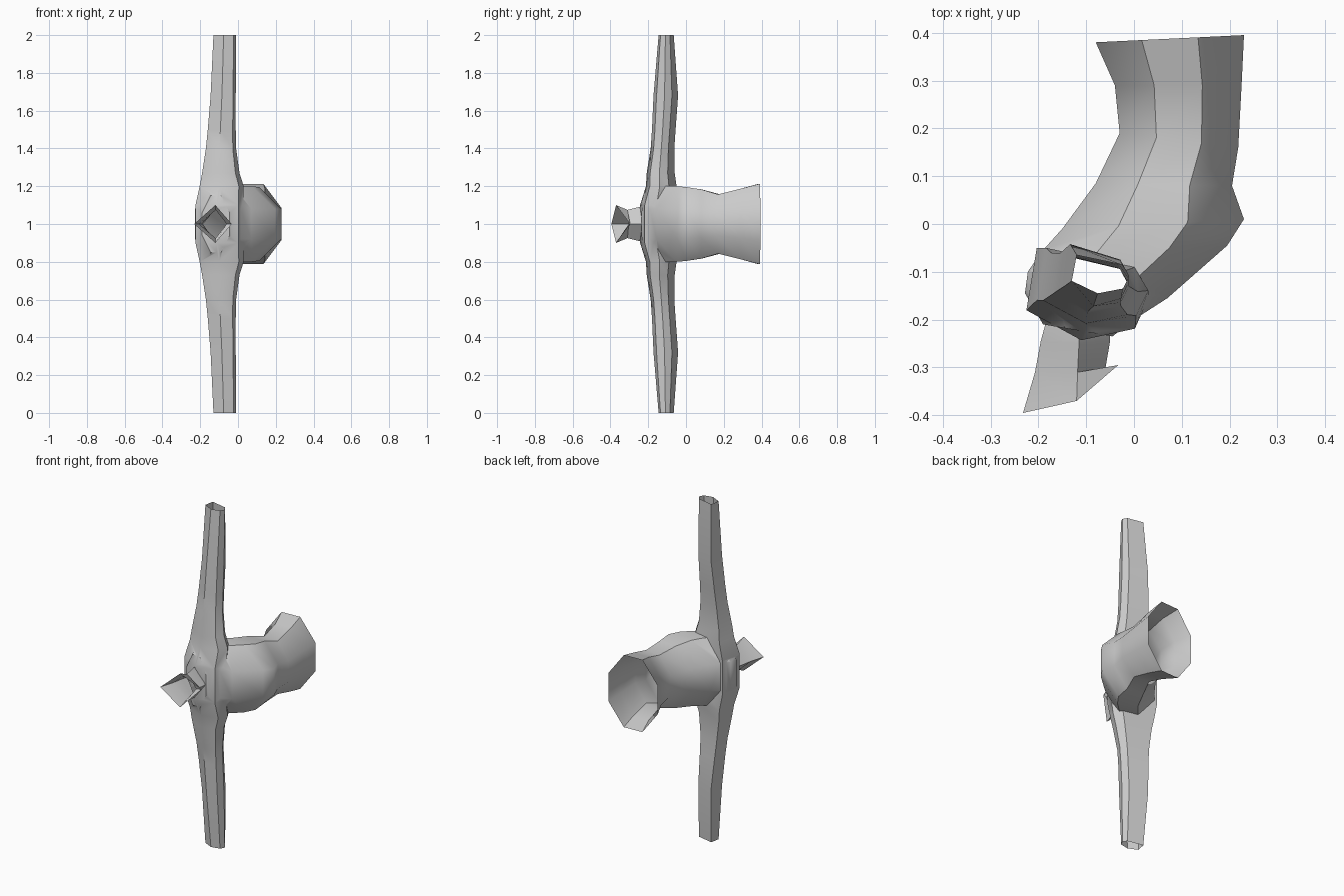
import bpy, bmesh
from mathutils import Vector

if "Cube" in bpy.data.objects:
    bpy.data.objects.remove(bpy.data.objects["Cube"])

open_rims = []

def loft(name, rings):
    """Closed solid through the rings; end rings are remembered so they can be opened later."""
    bm = bmesh.new()
    rows = [[bm.verts.new(p) for p in r] for r in rings]
    n = len(rings[0])
    for a, b in zip(rows, rows[1:]):
        for i in range(n):
            j = (i + 1) % n
            bm.faces.new((a[i], a[j], b[j], b[i]))
    bm.faces.new(rows[0][::-1])
    bm.faces.new(rows[-1])
    bmesh.ops.recalc_face_normals(bm, faces=bm.faces)
    me = bpy.data.meshes.new(name)
    bm.to_mesh(me)
    bm.free()
    ob = bpy.data.objects.new(name, me)
    bpy.context.collection.objects.link(ob)
    return ob

# Vertical limb: six-sided tube, mirrored about z = 1 (height, x range, y range)
HEX = [(-.83, 1), (.75, .5), (1, -.1), (.78, -.75), (-.1, -1), (-1, -.35)]
half = [(1.0, -.13, -.01, -.145, -.065), (.68, -.145, -.012, -.172, -.042),
        (.5, -.16, -.012, -.18, -.055), (.4, -.17, -.01, -.187, -.062),
        (.27, -.19, .008, -.208, -.06), (.2, -.203, .03, -.212, -.05),
        (.1, -.225, .03, -.243, -.05)]
levels = [(1 - d, *r) for d, *r in half] + [(1 + d, *r) for d, *r in reversed(half)]
limb_rings = [[Vector(((x0 + x1) / 2 + a * (x1 - x0) / 2,
                       (y0 + y1) / 2 + b * (y1 - y0) / 2, z)) for a, b in HEX]
              for z, x0, x1, y0, y1 in levels]
limb = loft("limb_body", limb_rings)
open_rims += limb_rings[0] + limb_rings[-1]

# Body: eight-sided tube bending to the back (left x y, right x y, half height)
OCT = [(1, .4), (.38, 1), (-.38, 1), (-1, .4), (-1, -.4), (-.38, -1), (.38, -1), (1, -.4)]
sections = [(-.08, .38, .23, .395, .213), (-.04, .29, .225, .29, .187),
            (-.03, .19, .218, .16, .157), (-.08, .085, .205, .08, .183),
            (-.15, -.01, .23, .01, .195), (-.195, -.06, .195, -.045, .2),
            (-.222, -.1, .07, -.155, .2), (-.228, -.145, 0, -.2, .195),
            (-.19, -.21, -.045, -.235, .15)]
body_rings = []
for lx, ly, rx, ry, h in sections:
    c, d = Vector(((lx + rx) / 2, (ly + ry) / 2, 1)), Vector(((rx - lx) / 2, (ry - ly) / 2, 0))
    body_rings.append([c + d * a + Vector((0, 0, h * b)) for a, b in OCT])
body = loft("back_tube", body_rings)
open_rims += body_rings[0]

# Front spout: four-sided flared funnel (left, top and right corners)
spout_rings = []
for (lx, ly), (tx, ty, h), (rx, ry) in [
        ((-.18, -.19), (-.115, -.19, .09), (-.05, -.19)),
        ((-.195, -.245), (-.115, -.25, .09), (-.05, -.245)),
        ((-.207, -.31), (-.118, -.31, .075), (-.06, -.303)),
        ((-.232, -.395), (-.12, -.37, .1), (-.033, -.295))]:
    spout_rings.append([Vector((lx, ly, 1)), Vector((tx, ty, 1 + h)),
                        Vector((rx, ry, 1)), Vector((tx, ty, 1 - h))])
spout = loft("front_spout", spout_rings)
open_rims += spout_rings[-1]

# Join into one skin
for part in (body, spout):
    m = limb.modifiers.new("join", 'BOOLEAN')
    m.operation, m.solver, m.object = 'UNION', 'EXACT', part
bpy.context.view_layer.update()
dg = bpy.context.evaluated_depsgraph_get()
joined = bpy.data.meshes.new_from_object(limb.evaluated_get(dg))
limb.modifiers.clear()
limb.data = joined
for part in (body, spout):
    bpy.data.objects.remove(part)

# Open the four tube ends
bm = bmesh.new()
bm.from_mesh(joined)
on_rim = {v for v in bm.verts if any((v.co - p).length < 1e-4 for p in open_rims)}
caps = [f for f in bm.faces if all(v in on_rim for v in f.verts)]
bmesh.ops.delete(bm, geom=caps, context='FACES')
bm.to_mesh(joined)
bm.free()

bpy.context.view_layer.objects.active = limb
limb.select_set(True)
bpy.ops.object.shade_smooth_by_angle(angle=0.75)
